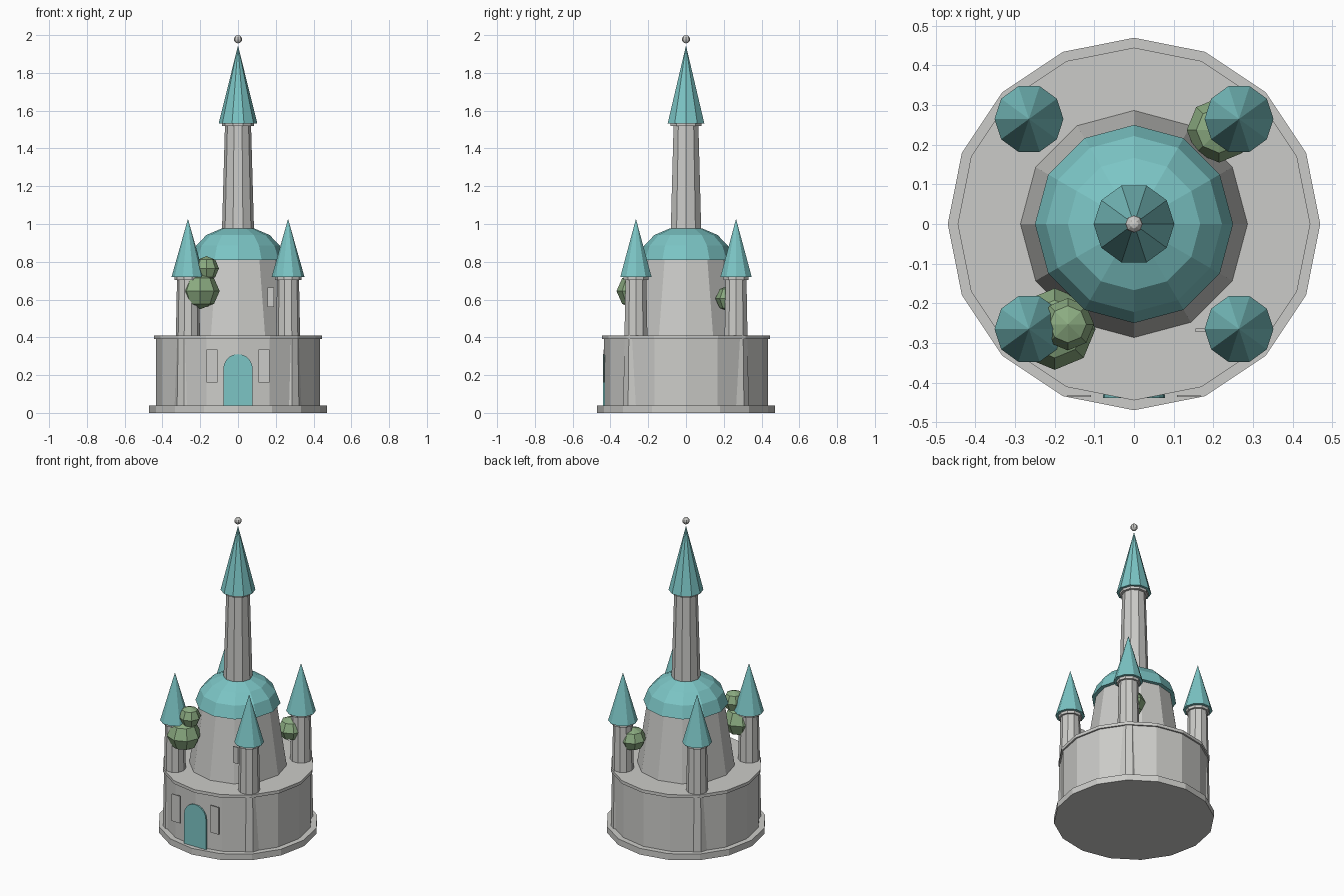
import bpy, bmesh, math
from mathutils import Matrix

if "Cube" in bpy.data.objects:
    bpy.data.objects.remove(bpy.data.objects["Cube"])


def material(name, rgb):
    m = bpy.data.materials.new(name)
    m.diffuse_color = (*rgb, 1)
    m.use_nodes = True
    m.node_tree.nodes["Principled BSDF"].inputs["Base Color"].default_value = m.diffuse_color
    return m


STONE = material("pale_stone", (0.60, 0.60, 0.58))
TEAL = material("teal_roof", (0.20, 0.56, 0.56))
GREEN = material("leaf_green", (0.26, 0.41, 0.22))


def finish(name, bm, mat):
    bmesh.ops.recalc_face_normals(bm, faces=bm.faces)
    me = bpy.data.meshes.new(name)
    bm.to_mesh(me)
    bm.free()
    me.materials.append(mat)
    ob = bpy.data.objects.new(name, me)
    bpy.context.collection.objects.link(ob)
    return ob


def lathe(name, profile, sides, mat, x=0, y=0):
    """Closed solid of revolution from (radius, z) points, bottom to top."""
    bm = bmesh.new()
    rings = []
    for r, z in profile:
        if r == 0:
            rings.append([bm.verts.new((x, y, z))])
        else:
            rings.append([bm.verts.new((x + r * math.cos(a), y + r * math.sin(a), z))
                          for a in (math.tau * i / sides for i in range(sides))])
    for lo, hi in zip(rings, rings[1:]):
        for i in range(sides):
            j = (i + 1) % sides
            if len(hi) == 1:
                bm.faces.new((lo[i], lo[j], hi[0]))
            else:
                bm.faces.new((lo[i], lo[j], hi[j], hi[i]))
    for ring in (rings[0], rings[-1]):
        if len(ring) > 1:
            bm.faces.new(ring)
    return finish(name, bm, mat)


def plate(name, outline, y, thick, mat):
    """Thin upright plate facing the front, from (x, z) points."""
    bm = bmesh.new()
    f = bm.faces.new([bm.verts.new((px, y, pz)) for px, pz in outline])
    ext = bmesh.ops.extrude_face_region(bm, geom=[f])
    bmesh.ops.translate(bm, vec=(0, thick, 0),
                        verts=[v for v in ext["geom"] if isinstance(v, bmesh.types.BMVert)])
    return finish(name, bm, mat)


def ball(name, pos, radii, seg, rings, mat):
    bm = bmesh.new()
    bmesh.ops.create_uvsphere(bm, u_segments=seg, v_segments=rings, radius=1,
                              matrix=Matrix.Translation(pos) @ Matrix.Diagonal((*radii, 1)))
    return finish(name, bm, mat)


def rect(x0, x1, z0, z1):
    return [(x0, z0), (x1, z0), (x1, z1), (x0, z1)]


# Round lower storey
lathe("plinth", [(0.47, 0), (0.47, 0.04)], 16, STONE)
lathe("lower_drum", [(0.435, 0.04), (0.435, 0.39)], 16, STONE)
lathe("drum_rim", [(0.445, 0.39), (0.445, 0.41)], 16, STONE)

# Keep and dome
lathe("keep", [(0.288, 0.40), (0.226, 0.815)], 12, STONE)
lathe("dome", [(0.25, 0.81), (0.222, 0.885), (0.167, 0.942), (0.09, 0.975)], 12, TEAL)

# Tall central spire
lathe("spire_shaft", [(0.085, 0.96), (0.069, 1.525)], 10, STONE)
lathe("spire_collar", [(0.085, 1.518), (0.085, 1.535)], 10, STONE)
lathe("spire_roof", [(0.102, 1.533), (0, 1.945)], 10, TEAL)
ball("finial", (0, 0, 1.978), (0.022, 0.022, 0.022), 8, 6, STONE)

# Four corner turrets
for sx, side in ((-1, "left"), (1, "right")):
    for sy, end in ((-1, "front"), (1, "back")):
        x, y, tag = sx * 0.265, sy * 0.265, f"{end}_{side}"
        lathe(f"turret_shaft_{tag}", [(0.071, 0.03), (0.058, 0.71)], 10, STONE, x, y)
        lathe(f"turret_collar_{tag}", [(0.07, 0.703), (0.07, 0.722)], 10, STONE, x, y)
        lathe(f"turret_roof_{tag}", [(0.087, 0.72), (0, 1.027)], 10, TEAL, x, y)

# Arched door
arch = [(0.078 * math.cos(math.pi * i / 10), 0.233 + 0.078 * math.sin(math.pi * i / 10))
        for i in range(11)]
plate("door", [(-0.078, 0.04), (0.078, 0.04)] + arch, -0.439, 0.009, TEAL)

# Window plates
for s, side in ((-1, "left"), (1, "right")):
    a, b = sorted((s * 0.108, s * 0.168))
    plate(f"lower_window_{side}", rect(a, b, 0.16, 0.335), -0.437, 0.006, STONE)
    a, b = sorted((s * 0.155, s * 0.19))
    plate(f"upper_window_{side}", rect(a, b, 0.56, 0.665), -0.272, 0.008, STONE)

# Leafy bushes growing beside two turrets
ball("bush_front_large", (-0.2, -0.265, 0.645), (0.103, 0.103, 0.096), 8, 4, GREEN)
ball("bush_front_small", (-0.167, -0.253, 0.765), (0.066, 0.066, 0.065), 8, 4, GREEN)
ball("bush_back", (0.215, 0.237, 0.605), (0.082, 0.082, 0.072), 8, 4, GREEN)
